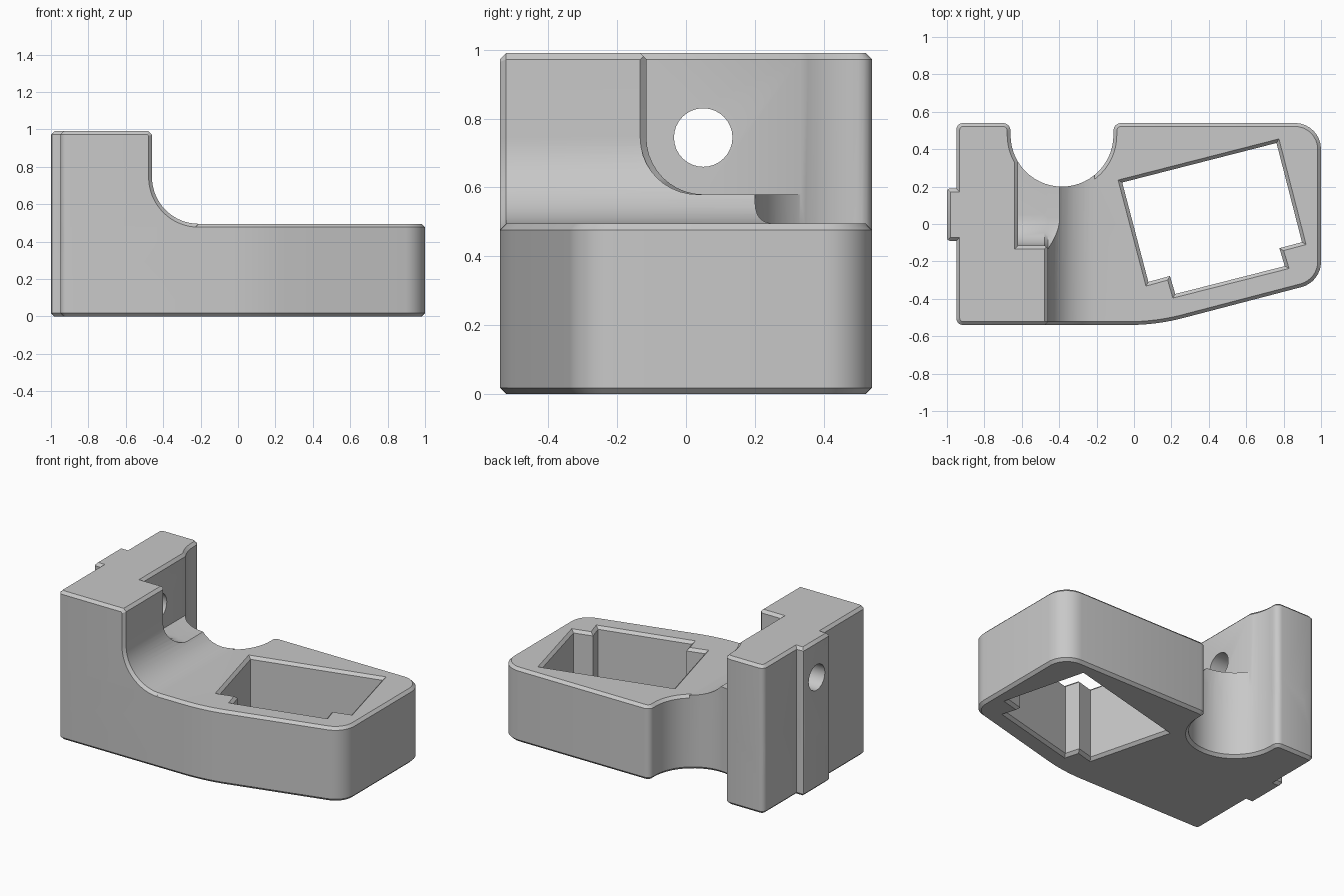
import bpy, bmesh
from math import cos, sin, pi, tan, radians
from mathutils import Vector

cube = bpy.data.objects.get("Cube")
if cube:
    bpy.data.objects.remove(cube, do_unlink=True)

C = 0.018                # chamfer size
LOW, TOP = 0.495, 0.99   # heights of the arm and the tower

grey = bpy.data.materials.new("light grey")
grey.use_nodes = True
grey.diffuse_color = (0.58, 0.58, 0.58, 1)
grey.node_tree.nodes["Principled BSDF"].inputs["Base Color"].default_value = (0.58, 0.58, 0.58, 1)


def arc(cx, cy, r, start, end, n):
    angles = [radians(start + (end - start) * i / n) for i in range(n + 1)]
    return [(cx + r * cos(a), cy + r * sin(a)) for a in angles]


def fillet(before, corner, after, r, n):
    """Replace a corner by a tangent arc."""
    p = Vector(corner)
    a, b = (Vector(before) - p).normalized(), (Vector(after) - p).normalized()
    half = a.angle(b) / 2
    centre = p + (a + b).normalized() * (r / sin(half))
    u = p + a * (r / tan(half)) - centre
    v = p + b * (r / tan(half)) - centre
    sweep = u.angle(v)
    return [tuple(centre + (u * sin(sweep * (1 - i / n)) + v * sin(sweep * i / n)) / sin(sweep))
            for i in range(n + 1)]


def inset(points, d):
    """Mitred inward offset of a counter-clockwise outline."""
    result = []
    for i, p in enumerate(points):
        p = Vector(p)
        e = (p - Vector(points[i - 1])).normalized()
        f = (Vector(points[(i + 1) % len(points)]) - p).normalized()
        n, m = Vector((-e.y, e.x)), Vector((-f.y, f.x))
        result.append(tuple(p + (n + m) * (d / (1 + n.dot(m)))))
    return result


AXES = {"x": lambda a, b, t: (t, a, b),
        "y": lambda a, b, t: (a, t, b),
        "z": lambda a, b, t: (a, b, t)}


def loft(name, axis, rings):
    """Closed solid through outlines placed along an axis."""
    bm = bmesh.new()
    loops = [[bm.verts.new(AXES[axis](a, b, t)) for a, b in pts] for t, pts in rings]
    for low, high in zip(loops, loops[1:]):
        for i in range(len(low)):
            bm.faces.new((low[i - 1], low[i], high[i], high[i - 1]))
    bm.faces.new(loops[0])
    bm.faces.new(loops[-1])
    bmesh.ops.recalc_face_normals(bm, faces=bm.faces)
    mesh = bpy.data.meshes.new(name)
    bm.to_mesh(mesh)
    bm.free()
    obj = bpy.data.objects.new(name, mesh)
    mesh.materials.append(grey)
    bpy.context.collection.objects.link(obj)
    return obj


def combine(target, tool, operation):
    mod = target.modifiers.new("combine", "BOOLEAN")
    mod.operation, mod.solver, mod.object = operation, "EXACT", tool
    bpy.context.view_layer.objects.active = target
    bpy.ops.object.modifier_apply(modifier=mod.name)
    bpy.data.objects.remove(tool, do_unlink=True)


def chamfered(name, points, height):
    small = inset(points, C)
    return loft(name, "z", [(0, small), (C, points), (height - C, points), (height, small)])


# Plan outline: corner, fillet radius, segments
corners = [((-0.95, -0.54), 0.035, 4), ((0.12, -0.54), 1.15, 8), ((1, -0.31), 0.14, 8),
           ((1, 0.54), 0.14, 8), ((-0.11, 0.54), 0.04, 4)]
corners += [(p, 0, 0) for p in arc(-0.385, 0.475, 0.275, 0, -180, 28)]
corners += [((-0.66, 0.54), 0.04, 4), ((-0.95, 0.54), 0.035, 4), ((-0.95, 0.19), 0, 0),
            ((-1, 0.19), 0.015, 2), ((-1, -0.09), 0.015, 2), ((-0.95, -0.09), 0, 0)]
outline = []
for i, (p, r, n) in enumerate(corners):
    if r:
        outline += fillet(corners[i - 1][0], p, corners[(i + 1) % len(corners)][0], r, n)
    else:
        outline.append(p)

# Low arm and the tower with its curved foot
bracket = chamfered("bracket", outline, LOW)
tower = chamfered("tower", outline, TOP)
side = [(-1.2, 0.2), (-0.21, 0.2)] + arc(-0.21, LOW + 0.25, 0.25, -90, -180, 16)
side += [(-0.46, TOP - C), (-0.7, TOP - C + 0.24), (-1.2, TOP - C + 0.24)]
combine(tower, loft("side_profile", "y", [(-0.54, inset(side, C)), (-0.54 + C, side), (0.8, side)]),
        "INTERSECT")
combine(bracket, tower, "UNION")

# Clearance pocket beside the screw hole, flared at its open edge
pocket = [(-0.115, 1.2)] + arc(0.05, 0.745, 0.165, 180, 270, 10) + [(0.9, 0.58), (0.9, 1.2)]
flared = [(y - C, z) for y, z in pocket]
combine(bracket, loft("pocket", "x", [(-0.62, pocket), (-0.46 - C, pocket), (-0.46, flared),
                                      (0.5, flared)]), "DIFFERENCE")
rim = [(-0.62, -0.115), (0.5, -0.115), (0.5, 0.8), (-0.62, 0.8)]
combine(bracket, loft("pocket_rim", "z", [(TOP - C, rim), (TOP + C, inset(rim, -2 * C))]),
        "DIFFERENCE")

# Screw hole
hole = arc(0.05, 0.745, 0.085, 0, 360, 32)[:-1]
combine(bracket, loft("screw_hole", "x", [(-1.2, hole), (-0.3, hole)]), "DIFFERENCE")

# Tilted window through the arm, chamfered at both mouths
mouth = [(-0.085, 0.235), (0.064, -0.332), (0.18, -0.3), (0.208, -0.396),
         (0.829, -0.238), (0.8, -0.142), (0.92, -0.11), (0.775, 0.455)]
throat, wide = inset(mouth, C), inset(mouth, -C)
combine(bracket, loft("window", "z", [(-C, wide), (C, throat), (LOW - C, throat), (LOW + C, wide)]),
        "DIFFERENCE")

bpy.ops.object.select_all(action="DESELECT")
bracket.select_set(True)
bpy.context.view_layer.objects.active = bracket
bpy.ops.object.shade_smooth_by_angle(angle=radians(30))
